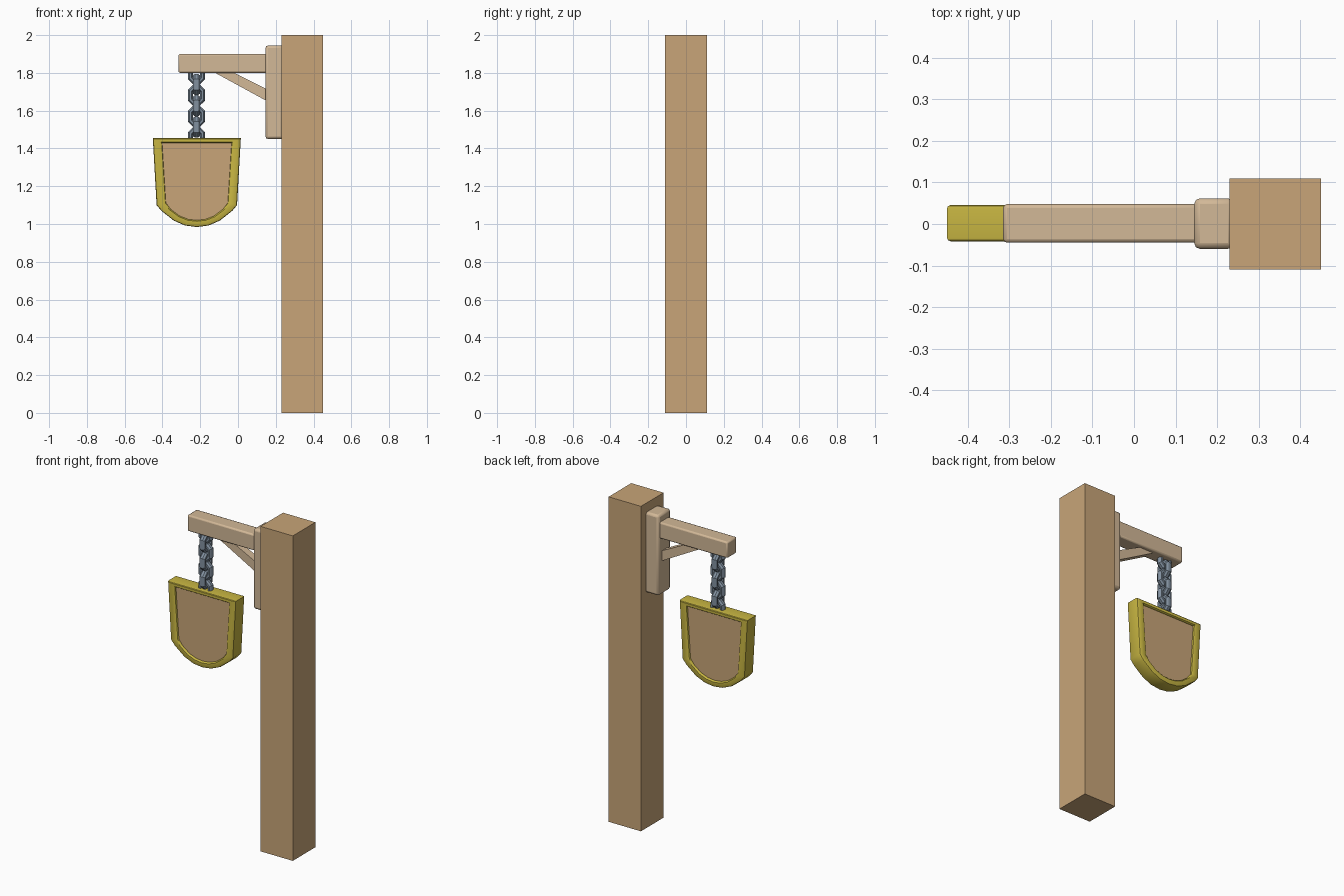
import bpy, bmesh, math
from mathutils import Vector, Matrix

if "Cube" in bpy.data.objects:
    bpy.data.objects.remove(bpy.data.objects["Cube"])


def material(name, r, g, b):
    lin = [((c / 255 + 0.055) / 1.055) ** 2.4 for c in (r, g, b)]
    m = bpy.data.materials.new(name)
    m.diffuse_color = (*lin, 1)
    m.use_nodes = True
    m.node_tree.nodes["Principled BSDF"].inputs["Base Color"].default_value = m.diffuse_color
    return m


WOOD = material("warm_wood", 200, 165, 120)
PALE = material("pale_wood", 210, 184, 151)
GOLD = material("yellow_trim", 200, 182, 66)
STEEL = material("grey_steel", 130, 145, 160)


def finish(name, bm, mat, bevel=0.0, smooth=False):
    bmesh.ops.recalc_face_normals(bm, faces=bm.faces)
    me = bpy.data.meshes.new(name)
    bm.to_mesh(me)
    bm.free()
    ob = bpy.data.objects.new(name, me)
    bpy.context.collection.objects.link(ob)
    me.materials.append(mat)
    if bevel:
        mod = ob.modifiers.new("Bevel", "BEVEL")
        mod.width, mod.segments = bevel, 2
        mod.limit_method = "ANGLE"
    if smooth:
        bpy.ops.object.select_all(action="DESELECT")
        ob.select_set(True)
        bpy.context.view_layer.objects.active = ob
        bpy.ops.object.shade_smooth_by_angle(angle=math.radians(35))
    return ob


def box(name, x0, x1, y0, y1, z0, z1, mat, bevel=0.0):
    bm = bmesh.new()
    size = Vector((x1 - x0, y1 - y0, z1 - z0))
    mid = Vector((x0 + x1, y0 + y1, z0 + z1)) / 2
    bmesh.ops.create_cube(bm, size=1, matrix=Matrix.Translation(mid) @ Matrix.Diagonal((*size, 1)))
    return finish(name, bm, mat, bevel, bevel > 0)


def prism(name, outline, y0, y1, mat):
    bm = bmesh.new()
    loft(bm, [[(x, y, z) for x, z in outline] for y in (y0, y1)], caps=True)
    return finish(name, bm, mat)


def loft(bm, rings, caps=False):
    """Bridge closed rings; without caps the last ring joins the first."""
    vs = [[bm.verts.new(p) for p in ring] for ring in rings]
    n = len(vs[0])
    pairs = list(zip(vs, vs[1:])) + ([] if caps else [(vs[-1], vs[0])])
    for a, b in pairs:
        for i in range(n):
            j = (i + 1) % n
            bm.faces.new((a[i], a[j], b[j], b[i]))
    if caps:
        bm.faces.new(vs[0])
        bm.faces.new(vs[-1])


# Post, wall plate, arm and diagonal brace
box("post", 0.23, 0.45, -0.11, 0.11, 0, 2, WOOD)
box("mounting_plate", 0.145, 0.24, -0.06, 0.062, 1.45, 1.945, PALE, 0.014)
box("arm", -0.315, 0.16, -0.045, 0.048, 1.80, 1.90, PALE, 0.009)
prism("brace", [(-0.148, 1.815), (-0.05, 1.815), (0.16, 1.71), (0.16, 1.647)], -0.022, 0.024, PALE)

# Shield sign: half outlines mirrored about the sign centre
CX, CY = -0.218, 0.002


def mirrored(half):
    return [(CX + x, z) for x, z in half] + [(CX - x, z) for x, z in reversed(half) if x > 0]


outer = mirrored([(0.233, 1.455), (0.213, 1.10), (0.188, 1.07), (0.122, 1.018), (0.062, 0.992), (0, 0.984)])
inner = mirrored([(0.184, 1.43), (0.164, 1.112), (0.138, 1.078), (0.09, 1.042), (0.045, 1.025), (0, 1.02)])

# Frame section: fraction from outer to inner outline, and depth
section = [(0, -0.034), (0.06, -0.041), (0.2, -0.044), (0.84, -0.044), (0.96, -0.040), (1, -0.034)]
section += [(t, -y) for t, y in reversed(section)]
bm = bmesh.new()
loft(bm, [[(a[0] + (b[0] - a[0]) * t, CY + y, a[1] + (b[1] - a[1]) * t)
           for a, b in zip(outer, inner)] for t, y in section])
finish("sign_frame", bm, GOLD, smooth=True)

middle = [((a[0] + b[0]) / 2, (a[1] + b[1]) / 2) for a, b in zip(outer, inner)]
prism("sign_panel", middle, CY - 0.031, CY + 0.031, WOOD)


# Chain: alternating octagonal links
def link(name, z, turned):
    w, h, c = 0.032, 0.043, 0.02
    path = [(w, h - c), (w - c, h), (c - w, h), (-w, h - c), (-w, c - h), (c - w, -h), (w - c, -h), (w, c - h)]
    rings = []
    for px, pz in path:
        d = Vector((px / w, 0, pz / h)).normalized()
        ring = []
        for k in range(8):
            ang = math.tau * (k + 0.5) / 8
            p = Vector((px, 0, pz)) + d * 0.0155 * math.cos(ang) + Vector((0, 0.02 * math.sin(ang), 0))
            ring.append(p)
        rings.append(ring)
    bm = bmesh.new()
    loft(bm, rings)
    if turned:
        bm.transform(Matrix.Rotation(math.pi / 2, 4, "Z"))
    bm.transform(Matrix.Translation((CX - 0.002, CY, z)))
    finish(name, bm, STEEL)


for i in range(7):
    link(f"chain_link_{i + 1}", 1.795 - i * 0.0563, i % 2 == 1)
